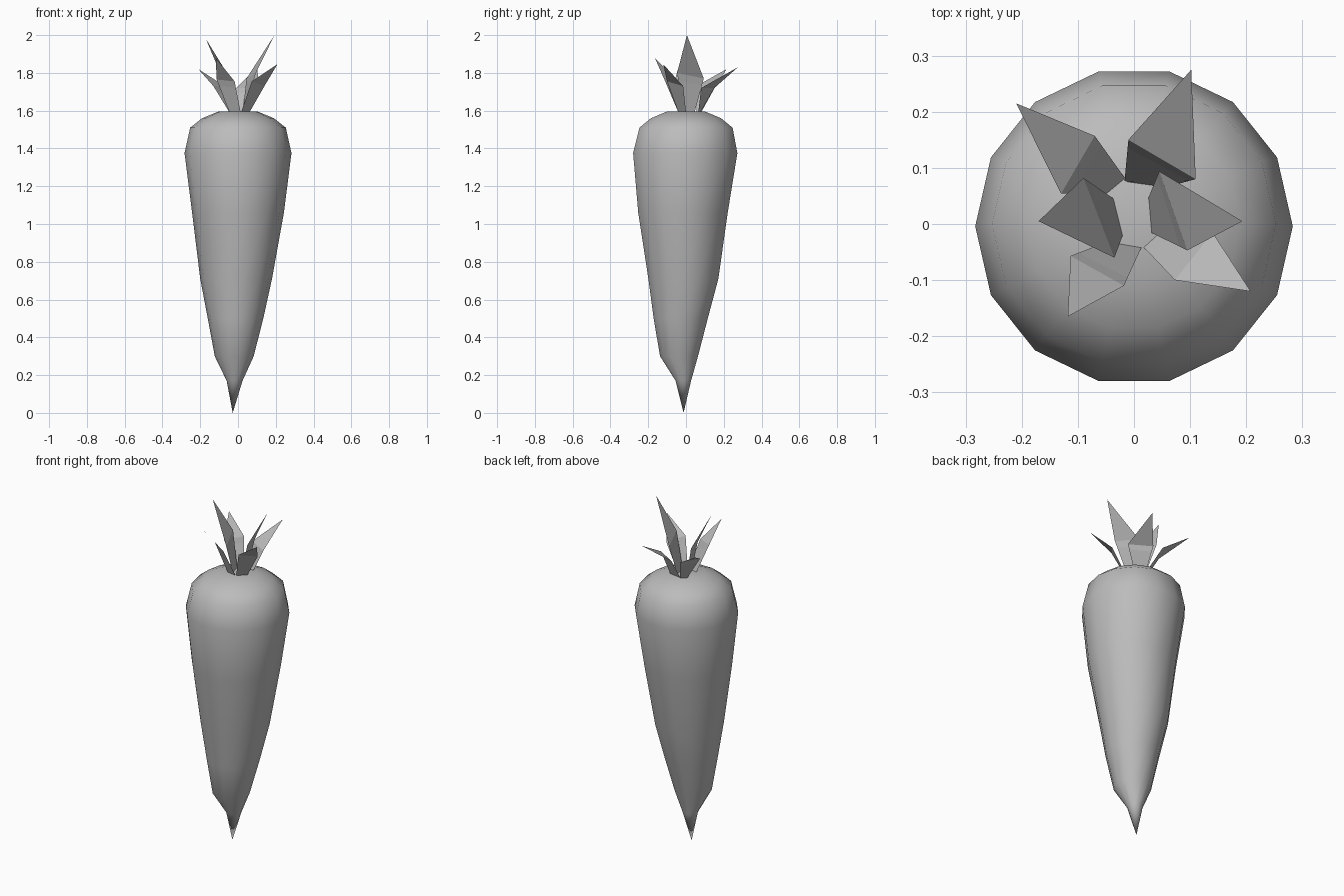
import bpy
import bmesh
from math import cos, sin, tau
from mathutils import Vector

if "Cube" in bpy.data.objects:
    bpy.data.objects.remove(bpy.data.objects["Cube"], do_unlink=True)

SIDES = 14


def make_material(name, value):
    material = bpy.data.materials.new(name)
    material.use_nodes = True
    colour = (value, value, value, 1)
    material.diffuse_color = colour
    material.node_tree.nodes["Principled BSDF"].inputs["Base Color"].default_value = colour
    return material


def finish(bm, name, material, smooth):
    mesh = bpy.data.meshes.new(name)
    for face in bm.faces:
        face.smooth = smooth
    bm.to_mesh(mesh)
    bm.free()
    mesh.materials.append(material)
    part = bpy.data.objects.new(name, mesh)
    bpy.context.collection.objects.link(part)
    return part


grey = make_material("plain grey", 0.5)

# Tapering root: each ring is height, centre x, centre y, radius
rings = [
    (0.17, -0.018, -0.014, 0.042),
    (0.3, -0.02, -0.037, 0.103),
    (0.5, -0.013, -0.028, 0.147),
    (0.71, -0.01, -0.014, 0.19),
    (1.06, 0, -0.016, 0.243),
    (1.375, 0, -0.004, 0.283),
    (1.51, 0, 0, 0.253),
    (1.56, 0, 0, 0.19),
    (1.595, 0, 0, 0.105),
]
bm = bmesh.new()
loops = []
for z, cx, cy, radius in rings:
    loops.append([
        bm.verts.new((cx + radius * cos(tau * i / SIDES),
                      cy + radius * sin(tau * i / SIDES), z))
        for i in range(SIDES)
    ])
tip = bm.verts.new((-0.028, -0.013, 0))
crown = bm.verts.new((0, 0, 1.595))
for i in range(SIDES):
    j = (i + 1) % SIDES
    bm.faces.new((tip, loops[0][j], loops[0][i]))
    bm.faces.new((crown, loops[-1][i], loops[-1][j]))
    for low, high in zip(loops, loops[1:]):
        bm.faces.new((low[i], low[j], high[j], high[i]))
finish(bm, "root", grey, True)


# Pointed leaf: a foot edge, two shoulders on each side and a tip
def make_leaf(name, foot_a, foot_b, side_a, side_b, point):
    foot_a, foot_b = (Vector((*foot, 1.59)) for foot in (foot_a, foot_b))
    side_a, side_b, point = map(Vector, (side_a, side_b, point))
    bm = bmesh.new()
    rows = [(foot_a, foot_b),
            (foot_a.lerp(side_a, 0.8), foot_b.lerp(side_b, 0.8)),
            (side_a, side_b)]
    rows = [[bm.verts.new(p) for p in row] for row in rows]
    for (a, b), (c, d) in zip(rows, rows[1:]):
        bm.faces.new((a, b, d, c))
    bm.faces.new((*rows[-1], bm.verts.new(point)))
    finish(bm, name, grey, False)


make_leaf("leaf_left", (0.025, 0.045), (0.03, -0.015),
          (0.045, 0.094, 1.77), (0.095, -0.047, 1.8), (0.193, 0.005, 2))
make_leaf("leaf_right", (-0.036, 0.045), (-0.02, -0.02),
          (-0.09, 0.082, 1.79), (-0.035, -0.06, 1.76), (-0.17, 0.005, 1.98))
make_leaf("leaf_front_left", (0.016, -0.04), (0.06, 0),
          (0.073, -0.1, 1.755), (0.14, -0.015, 1.73), (0.208, -0.12, 1.845))
make_leaf("leaf_front_right", (-0.045, -0.03), (0.014, -0.04),
          (-0.113, -0.057, 1.765), (-0.018, -0.11, 1.755), (-0.118, -0.165, 1.88))
make_leaf("leaf_back_left", (-0.017, 0.075), (0.055, 0.065),
          (-0.01, 0.15, 1.72), (0.11, 0.08, 1.72), (0.102, 0.275, 1.83))
make_leaf("leaf_back_right", (-0.015, 0.08), (-0.045, 0.055),
          (-0.07, 0.157, 1.73), (-0.13, 0.054, 1.73), (-0.21, 0.215, 1.82))
